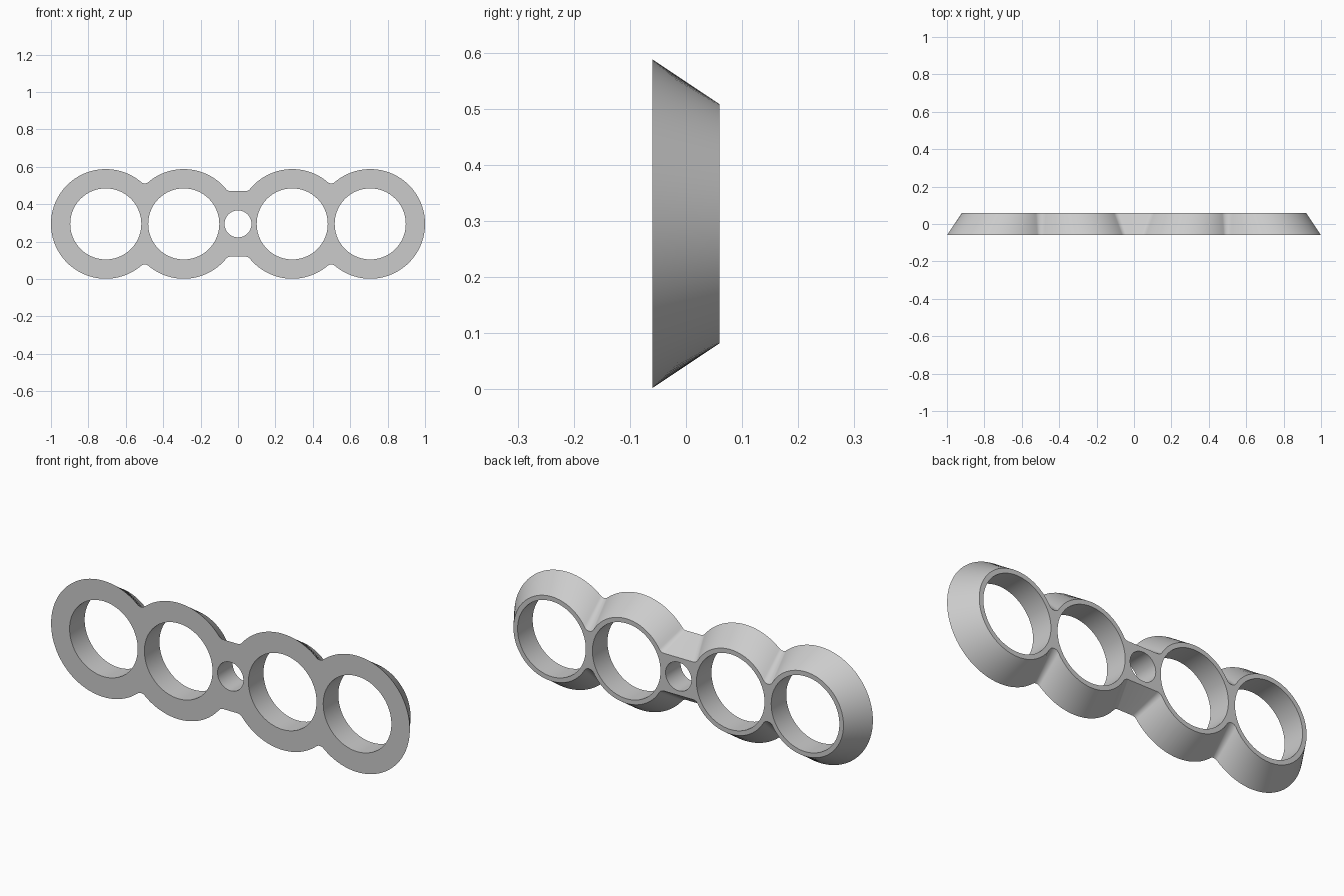
import bpy, bmesh
from math import pi, cos, sin, sqrt, atan2

cube = bpy.data.objects.get("Cube")
if cube:
    bpy.data.objects.remove(cube)

MID_Z = 0.295             # height of the ring centres
INNER, OUTER = 0.29, 0.707  # ring centres along x
FILLET = 0.03
DEPTH = 0.06


def arc(cx, cz, r, a0, a1, n):
    return [(cx + r * cos(a0 + (a1 - a0) * i / n), cz + r * sin(a0 + (a1 - a0) * i / n))
            for i in range(n + 1)]


def outline(r, bridge):
    """Closed outline of four rings and a bridge, with filleted valleys."""
    reach = r + FILLET
    # fillet between bridge and inner ring
    bz = bridge + FILLET
    bx = INNER - sqrt(reach ** 2 - bz ** 2)
    to_bridge = atan2(bz, bx - INNER)
    # fillet between inner and outer rings
    vx = (INNER + OUTER) / 2
    vz = sqrt(reach ** 2 - (vx - INNER) ** 2)
    to_valley = atan2(vz, vx - INNER)
    quarter = arc(bx, bz, FILLET, -pi / 2, to_bridge - pi, 8)
    quarter[-1:] = arc(INNER, 0, r, to_bridge, to_valley, 36)
    quarter[-1:] = arc(vx, vz, FILLET, to_valley - pi, -to_valley, 12)
    quarter[-1:] = arc(OUTER, 0, r, pi - to_valley, 0, 44)
    lower = [(x, -z) for x, z in reversed(quarter[:-1])]
    right = quarter + lower
    return right + [(-x, -z) for x, z in right]


def wall(bm, front, back):
    """Bridge two matching loops and return their rim edges."""
    rings = [[bm.verts.new((x, y, z + MID_Z)) for x, z in loop]
             for loop, y in ((front, -DEPTH), (back, DEPTH))]
    n = len(front)
    for i in range(n):
        j = (i + 1) % n
        bm.faces.new((rings[0][i], rings[0][j], rings[1][j], rings[1][i]))
    return [[bm.edges.get((ring[i], ring[(i + 1) % n])) for i in range(n)] for ring in rings]


bm = bmesh.new()
# tapered outer wall
rims = [wall(bm, outline(0.293, 0.175), outline(0.213, 0.095))]
# straight finger holes and the small centre hole
for x, r in ((-OUTER, 0.19), (-INNER, 0.19), (0, 0.072), (INNER, 0.19), (OUTER, 0.19)):
    hole = arc(x, 0, r, 0, 2 * pi, 72)[:-1]
    rims.append(wall(bm, hole, hole))
# flat front and back faces
for side in (0, 1):
    edges = [e for rim in rims for e in rim[side]]
    bmesh.ops.triangle_fill(bm, edges=edges, use_beauty=True, normal=(0, 2 * side - 1, 0))
bmesh.ops.recalc_face_normals(bm, faces=bm.faces)

mesh = bpy.data.meshes.new("ringed_plate")
bm.to_mesh(mesh)
bm.free()
plate = bpy.data.objects.new("ringed_plate", mesh)
bpy.context.collection.objects.link(plate)

grey = bpy.data.materials.new("plain grey")
grey.use_nodes = True
colour = (0.6, 0.6, 0.6, 1)
grey.diffuse_color = colour
grey.node_tree.nodes["Principled BSDF"].inputs["Base Color"].default_value = colour
mesh.materials.append(grey)

bpy.ops.object.select_all(action='DESELECT')
plate.select_set(True)
bpy.context.view_layer.objects.active = plate
bpy.ops.object.shade_smooth_by_angle(angle=pi / 6)
